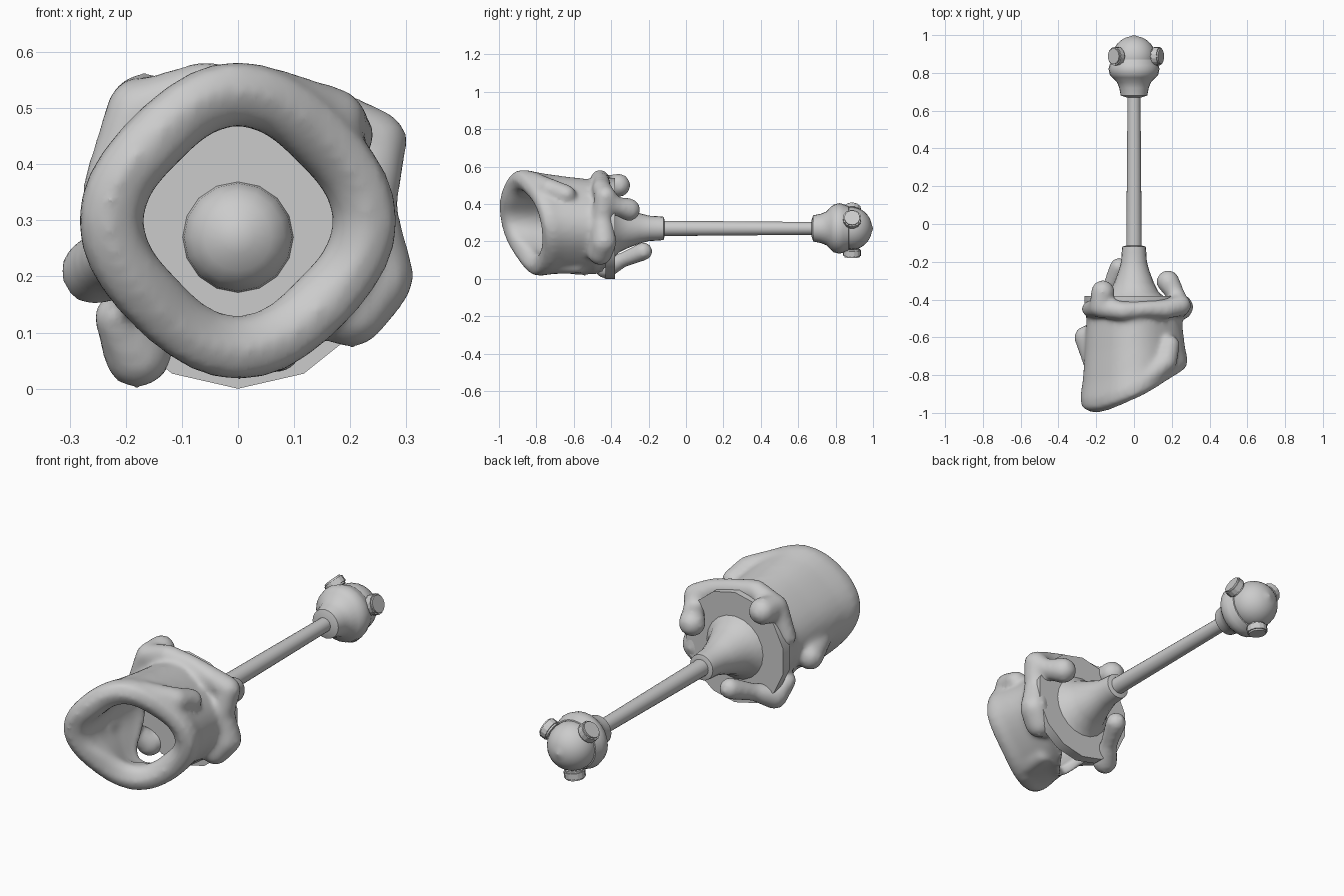
import bpy, bmesh, math
from mathutils import Vector, Matrix

if "Cube" in bpy.data.objects:
    bpy.data.objects.remove(bpy.data.objects["Cube"])

ZC = 0.27  # height of the handle axis


def finish(bm, name, angle=35):
    bmesh.ops.remove_doubles(bm, verts=bm.verts, dist=1e-5)
    bmesh.ops.recalc_face_normals(bm, faces=bm.faces)
    me = bpy.data.meshes.new(name)
    bm.to_mesh(me)
    bm.free()
    ob = bpy.data.objects.new(name, me)
    bpy.context.collection.objects.link(ob)
    bpy.ops.object.select_all(action='DESELECT')
    ob.select_set(True)
    bpy.context.view_layer.objects.active = ob
    bpy.ops.object.shade_smooth_by_angle(angle=math.radians(angle))
    return ob


def skin_rings(bm, rings, loop=False):
    """Bridge equal-sized rings of points; cap the ends unless looped."""
    vs = [[bm.verts.new(p) for p in r] for r in rings]
    n, m = len(vs[0]), len(vs)
    for i in range(m if loop else m - 1):
        a, b = vs[i], vs[(i + 1) % m]
        for k in range(n):
            bm.faces.new((a[k], a[(k + 1) % n], b[(k + 1) % n], b[k]))
    if not loop:
        bm.faces.new(vs[0])
        bm.faces.new(vs[-1])


def lathe(name, profile, sides, angle=35):
    """Revolve (y, radius) points around the handle axis."""
    bm = bmesh.new()
    skin_rings(bm, [[(r * math.cos(k * math.tau / sides + math.pi / 2), y,
                      ZC + r * math.sin(k * math.tau / sides + math.pi / 2))
                     for k in range(sides)] for y, r in profile])
    return finish(bm, name, angle)


# handle rod, flared neck and broad plate
lathe("handle_rod", [(-0.14, 0.041), (0.70, 0.034)], 20)
lathe("flared_neck", [(-0.39, 0.165), (-0.36, 0.13), (-0.31, 0.105), (-0.25, 0.082),
                      (-0.20, 0.068), (-0.15, 0.065), (-0.12, 0.062), (-0.115, 0.045)], 20)
lathe("plate", [(-0.43, 0.27), (-0.38, 0.27)], 14)
lathe("inner_dome", [(-0.42, 0.1), (-0.45, 0.096), (-0.48, 0.083), (-0.50, 0.06),
                     (-0.515, 0.03), (-0.52, 0.012)], 16, 50)

# pommel: flared collar and ball
lathe("pommel_collar", [(0.67, 0.04), (0.68, 0.07), (0.72, 0.078), (0.75, 0.09), (0.775, 0.115),
                        (0.79, 0.128), (0.82, 0.135), (0.84, 0.13), (0.87, 0.118), (0.875, 0.1)], 24)
lathe("pommel_ball", [(0.885 + 0.11 * math.sin(a), 0.114 * math.cos(a)) for a in
                      [math.radians(d) for d in range(-60, 81, 10)]] + [(1.0, 0.002)], 24, 50)

# three studs around the pommel
for i, deg in enumerate((22, 135, 263)):
    a = math.radians(deg)
    d = Vector((math.cos(a), 0, math.sin(a)))
    bm = bmesh.new()
    bmesh.ops.create_cone(bm, cap_ends=True, segments=14, radius1=0.05, radius2=0.05,
                          depth=0.045, matrix=Matrix.Translation(d * 0.132 + Vector((0, 0.888, ZC)))
                          @ d.to_track_quat('Z', 'Y').to_matrix().to_4x4())
    bmesh.ops.bevel(bm, geom=bm.edges[:], offset=0.008, segments=2, affect='EDGES', clamp_overlap=True)
    finish(bm, "pommel_stud_%d" % (i + 1), 40)

# molten cup: tilted thick mouth, open back edge with a gap at the lower left
bm = bmesh.new()
rings = []
for k in range(40):
    a = k * math.tau / 40
    c, s = math.cos(a), math.sin(a)
    gap = max(0, math.cos(a - math.radians(245))) ** 6
    back = -0.41 - 0.23 * gap
    mouth = -0.828 + 0.105 * c - 0.045 * s
    w = 0.01 * math.cos(4 * a)
    # (fraction toward mouth, radius, extra y): outer wall, round lip, inner wall
    section = [(0, 0.255, 0), (0.2, 0.242, 0), (0.5, 0.25, 0), (0.8, 0.262, 0), (0.97, 0.275, 0),
               (1, 0.268, -0.035), (1, 0.222, -0.058), (1, 0.175, -0.035), (1, 0.158, 0),
               (0.85, 0.163, 0), (0.5, 0.19, 0), (0.2, 0.2, 0), (0, 0.2, 0)]
    ring = []
    for t, r, dy in section:
        zc = ZC + 0.005 + 0.025 * t
        ring.append(((r + w) * c, back + (mouth - back) * t + dy, zc + (r + w) * s))
    rings.append(ring)
skin_rings(bm, rings, loop=True)


def drip(points):
    """Chain of overlapping balls along (x, y, z, radius) points."""
    for p, q in zip(points, points[1:]):
        for j in range(7):
            v = [u + (w - u) * j / 6 for u, w in zip(p, q)]
            bmesh.ops.create_icosphere(bm, subdivisions=2, radius=v[3], matrix=Matrix.Translation(v[:3]))


# drips clinging to the plate rim and bumps on the cup
drip([(-0.235, -0.45, 0.36, 0.045), (-0.18, -0.44, 0.49, 0.06), (-0.06, -0.46, 0.535, 0.052),
      (0.06, -0.45, 0.52, 0.045), (0.17, -0.45, 0.48, 0.055), (0.245, -0.43, 0.44, 0.06),
      (0.225, -0.45, 0.32, 0.06), (0.245, -0.44, 0.20, 0.072), (0.20, -0.46, 0.14, 0.07)])
drip([(-0.18, -0.44, 0.50, 0.055), (-0.165, -0.36, 0.50, 0.066)])
drip([(0.25, -0.43, 0.44, 0.05), (0.22, -0.37, 0.39, 0.05), (0.18, -0.305, 0.37, 0.064)])
drip([(-0.22, -0.48, 0.13, 0.04), (-0.18, -0.43, 0.06, 0.062), (-0.13, -0.34, 0.10, 0.042),
      (-0.08, -0.228, 0.147, 0.052)])
drip([(-0.255, -0.60, 0.21, 0.064), (-0.22, -0.74, 0.24, 0.05)])
drip([(0.19, -0.64, 0.45, 0.055), (0.17, -0.73, 0.48, 0.06), (0.06, -0.82, 0.52, 0.055)])
drip([(-0.04, -0.76, 0.08, 0.05), (0.06, -0.70, 0.075, 0.05), (0.07, -0.58, 0.07, 0.045)])
cup = finish(bm, "molten_cup", 180)

# fuse the cup and drips into one soft skin
rm = cup.modifiers.new("Fuse", 'REMESH')
rm.mode, rm.voxel_size, rm.use_smooth_shade = 'VOXEL', 0.012, True
sm = cup.modifiers.new("Soften", 'SMOOTH')
sm.factor, sm.iterations = 0.5, 14
